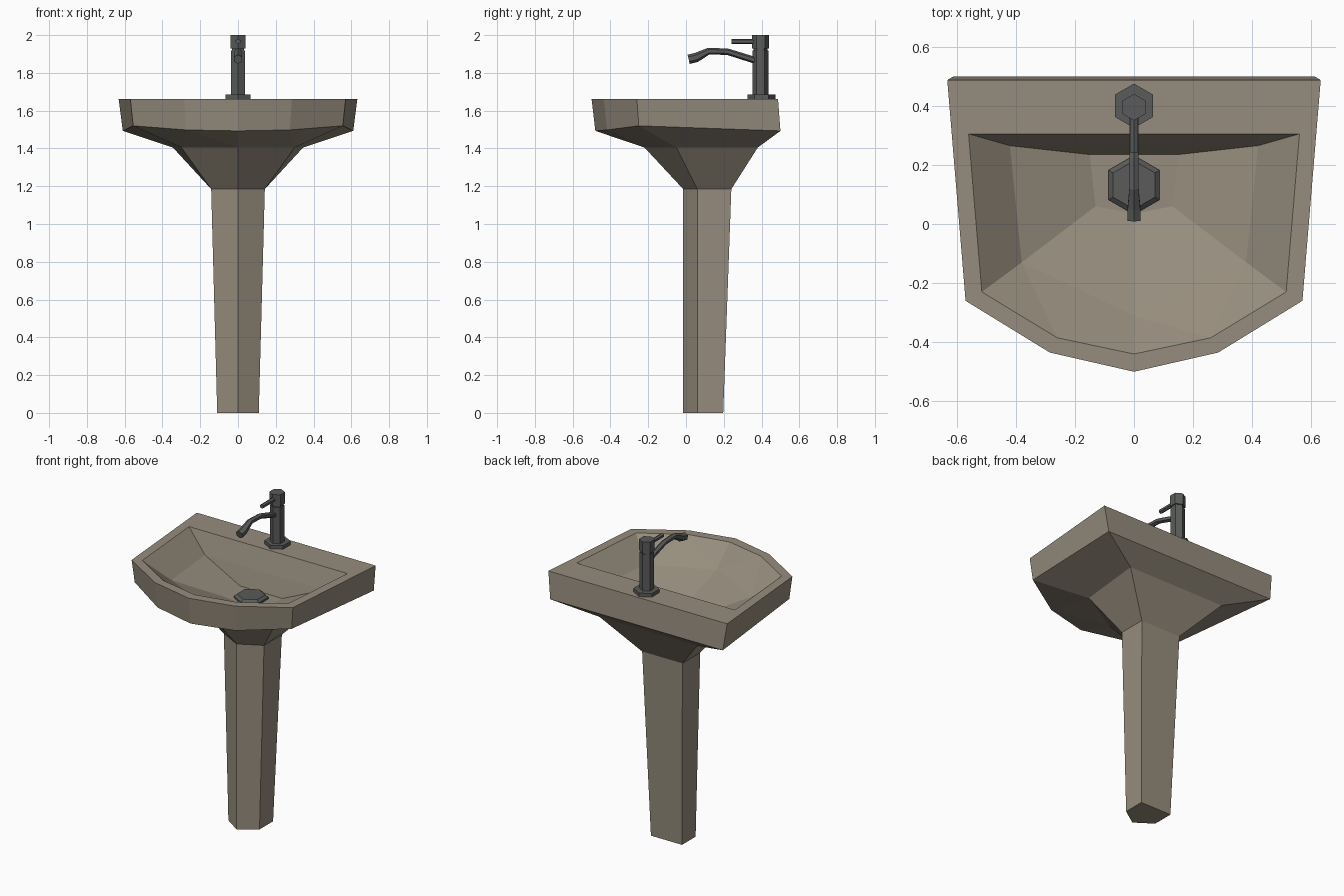
import bpy, bmesh, math
from mathutils import Vector

if "Cube" in bpy.data.objects:
    bpy.data.objects.remove(bpy.data.objects["Cube"])


def material(name, rgb):
    m = bpy.data.materials.new(name)
    m.diffuse_color = (*rgb, 1)
    m.use_nodes = True
    m.node_tree.nodes["Principled BSDF"].inputs["Base Color"].default_value = m.diffuse_color
    return m


CERAMIC = material("warm grey ceramic", (0.305, 0.265, 0.205))
METAL = material("dark metal", (0.10, 0.105, 0.10))


def finish(bm, name, mat):
    bmesh.ops.recalc_face_normals(bm, faces=bm.faces)
    me = bpy.data.meshes.new(name)
    bm.to_mesh(me)
    bm.free()
    me.materials.append(mat)
    ob = bpy.data.objects.new(name, me)
    bpy.context.collection.objects.link(ob)
    return ob


def half_ring(bm, pts):
    """Half outline from front centre to back corner, mirrored into a loop."""
    right = [bm.verts.new(p) for p in pts]
    left = [right[0]] + [bm.verts.new((-x, y, z)) for x, y, z in pts[1:]]
    return right, left


def cap(bm, ring):
    bm.faces.new(ring[0] + ring[1][:0:-1])


def bridge(bm, a, b):
    """Join two mirrored rings; a 4-point half may meet a 3-point half."""
    for A, B in zip(a, b):
        if len(A) == len(B):
            for i in range(len(A) - 1):
                bm.faces.new((A[i], A[i + 1], B[i + 1], B[i]))
        else:
            bm.faces.new((A[0], A[1], B[0]))
            bm.faces.new((A[1], B[1], B[0]))
            bm.faces.new((A[1], A[2], B[1]))
            bm.faces.new((A[2], A[3], B[2], B[1]))
    bm.faces.new((a[0][-1], a[1][-1], b[1][-1], b[0][-1]))


# Pedestal: tapered five-sided column
bm = bmesh.new()
foot = half_ring(bm, [(0, -.015, 0), (.11, .06, 0), (.11, .197, 0)])
neck_pts = [(0, -.015, 1.185), (.142, .06, 1.185), (.142, .24, 1.185)]
neck = half_ring(bm, neck_pts)
bridge(bm, foot, neck)
cap(bm, foot)
cap(bm, neck)
finish(bm, "pedestal", CERAMIC)

# Basin: underside, outer wall, rim and bowl
bm = bmesh.new()
neck = half_ring(bm, neck_pts)
under = half_ring(bm, [(0, -.22, 1.405), (.30, -.05, 1.405), (.345, .38, 1.405)])
lower = half_ring(bm, [(0, -.48, 1.493), (.275, -.418, 1.498), (.555, -.25, 1.52), (.61, .50, 1.493)])
rim = half_ring(bm, [(0, -.50, 1.663), (.285, -.435, 1.663), (.57, -.26, 1.663), (.632, .487, 1.663)])
inner = half_ring(bm, [(0, -.44, 1.663), (.26, -.385, 1.663), (.515, -.23, 1.663), (.56, .305, 1.663)])
slope = half_ring(bm, [(0, -.31, 1.535), (.38, -.13, 1.535), (.42, .265, 1.535)])
floor = half_ring(bm, [(0, .035, 1.42), (.13, .06, 1.42), (.15, .235, 1.42)])
cap(bm, neck)
bridge(bm, neck, under)
bridge(bm, lower, under)
bridge(bm, lower, rim)
bridge(bm, rim, inner)
bridge(bm, inner, slope)
bridge(bm, slope, floor)
cap(bm, floor)
finish(bm, "basin", CERAMIC)


def hex_tube(name, path):
    """Six-sided tube along (y, z, radius) points at x = 0."""
    bm = bmesh.new()
    rings = []
    for i, (y, z, r) in enumerate(path):
        p, q = path[max(i - 1, 0)], path[min(i + 1, len(path) - 1)]
        d = Vector((0, q[0] - p[0], q[1] - p[1])).normalized()
        if d.length < .5:                       # repeated points mean a vertical step
            d = Vector((0, 0, 1))
        side = Vector((1, 0, 0))
        up = side.cross(d)
        rings.append([bm.verts.new(Vector((0, y, z)) + r * (side * math.sin(k * math.pi / 3)
                      + up * math.cos(k * math.pi / 3))) for k in range(6)])
    for a, b in zip(rings, rings[1:]):
        for k in range(6):
            bm.faces.new((a[k], a[(k + 1) % 6], b[(k + 1) % 6], b[k]))
    bm.faces.new(rings[0])
    bm.faces.new(rings[-1])
    return finish(bm, name, METAL)


# Drain plug with bevelled edge
hex_tube("drain", [(.132, 1.41, .1), (.132, 1.432, .1), (.132, 1.446, .082)])

# Faucet
hex_tube("faucet_base", [(.4, 1.66, .075), (.4, 1.686, .075)])
hex_tube("faucet_body", [(.395, 1.68, .042), (.395, 1.918, .042)])
hex_tube("faucet_neck", [(.395, 1.91, .037), (.395, 1.935, .037)])
hex_tube("faucet_cap", [(.395, 1.928, .045), (.395, 2.0, .045)])
hex_tube("faucet_handle", [(.39, 1.966, .014), (.24, 1.966, .014)])
hex_tube("faucet_spout", [(.38, 1.862, .018), (.22, 1.912, .017), (.12, 1.915, .018),
                          (.055, 1.882, .025), (.014, 1.872, .025)])
